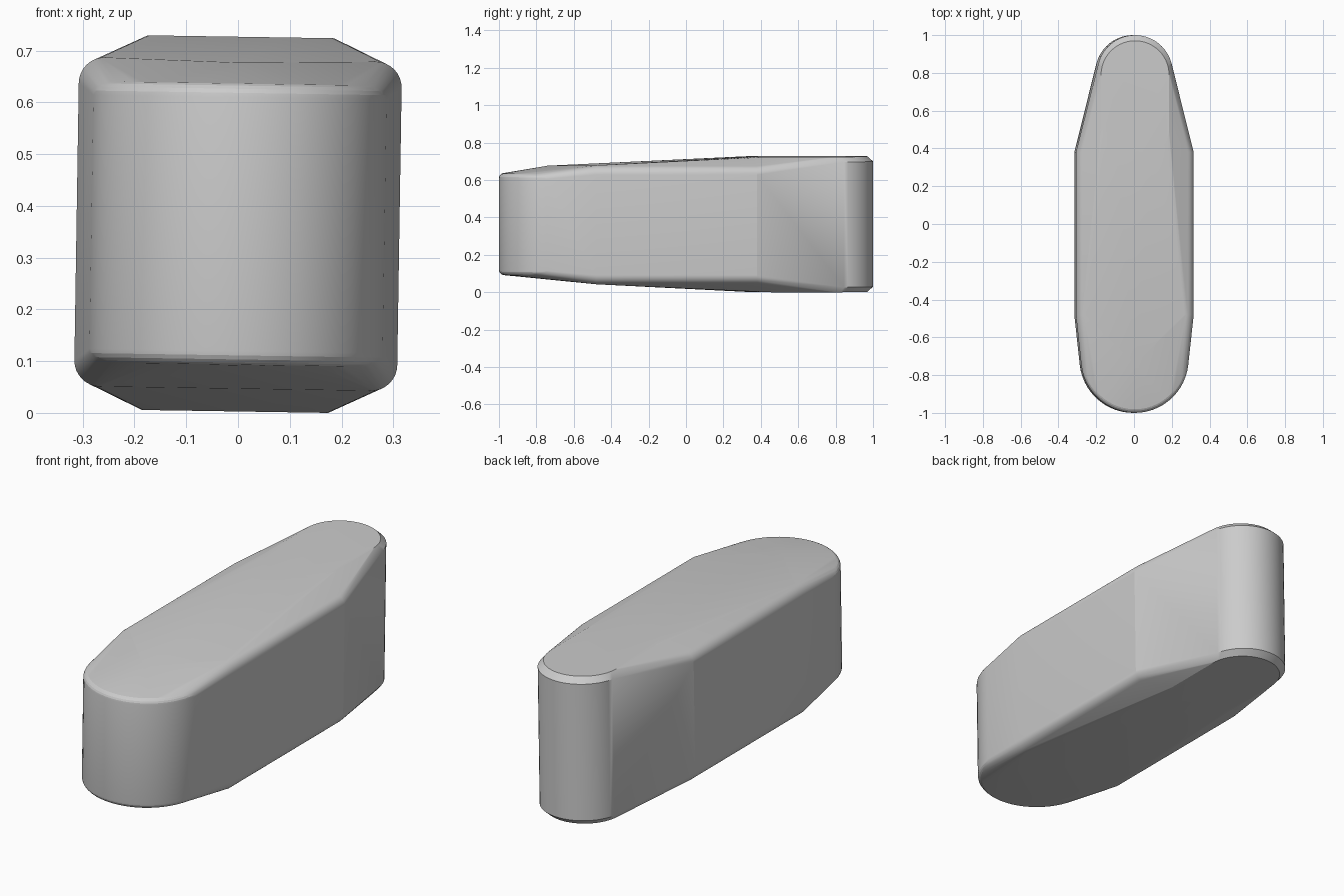
import bpy, bmesh
from math import sin, cos, pi, radians
from mathutils import Matrix, Vector

cube = bpy.data.objects.get("Cube")
if cube:
    bpy.data.objects.remove(cube, do_unlink=True)

MID = 0.365      # height of the horizontal symmetry plane
points = []


def both(x, y, h):
    """Add a point above and below the middle plane."""
    points.extend([(x, y, MID + h), (x, y, MID - h)])


def half_ring(cy, radius, h, direction, steps=28):
    """Semicircle around (0, cy) bulging along y in the given direction."""
    for i in range(steps + 1):
        a = pi * i / steps
        both(radius * cos(a), cy + direction * radius * sin(a), h)


# Rounded front end: large radius with a small soft edge
FRONT_Y, FRONT_R, SOFT = -0.715, 0.285, 0.028
for i in range(6):
    a = pi / 2 * i / 5
    half_ring(FRONT_Y, FRONT_R - SOFT * (1 - cos(a)), 0.245 + SOFT * sin(a), -1)

# Crown of the front slope
points.append((0, -0.74, 0.677))

# Widest middle section with rounded long edges
EDGE = 0.05
for y in (-0.48, 0.38):
    for side in (-1, 1):
        for i in range(9):
            a = pi / 2 * i / 8
            both(side * (0.262 + EDGE * cos(a)), y, 0.268 + EDGE * sin(a))

# Narrow back end: chamfered, with a flat capsule-shaped top and bottom
half_ring(0.8, 0.2, 0.335, 1)
half_ring(0.79, 0.18, 0.362, 1)
half_ring(0.5, 0.18, 0.362, -1)

# Skin all sections into one convex body
bm = bmesh.new()
for p in points:
    bm.verts.new(p)
hull = bmesh.ops.convex_hull(bm, input=bm.verts)
loose = {g for g in hull["geom_interior"] + hull["geom_unused"]
         if isinstance(g, bmesh.types.BMVert)}
bmesh.ops.delete(bm, geom=list(loose), context="VERTS")
bmesh.ops.dissolve_limit(bm, angle_limit=radians(0.3), verts=bm.verts, edges=bm.edges)
bmesh.ops.recalc_face_normals(bm, faces=bm.faces)

# Slight roll around the long axis, then rest on the ground
bmesh.ops.rotate(bm, verts=bm.verts, cent=(0, 0, MID),
                 matrix=Matrix.Rotation(radians(0.9), 3, "Y"))
low = min(v.co.z for v in bm.verts)
bmesh.ops.translate(bm, verts=bm.verts, vec=Vector((0, 0, -low)))

mesh = bpy.data.meshes.new("tapered_body")
bm.to_mesh(mesh)
bm.free()
body = bpy.data.objects.new("tapered_body", mesh)
bpy.context.collection.objects.link(body)

bpy.ops.object.select_all(action="DESELECT")
body.select_set(True)
bpy.context.view_layer.objects.active = body
bpy.ops.object.shade_smooth_by_angle(angle=radians(13))
